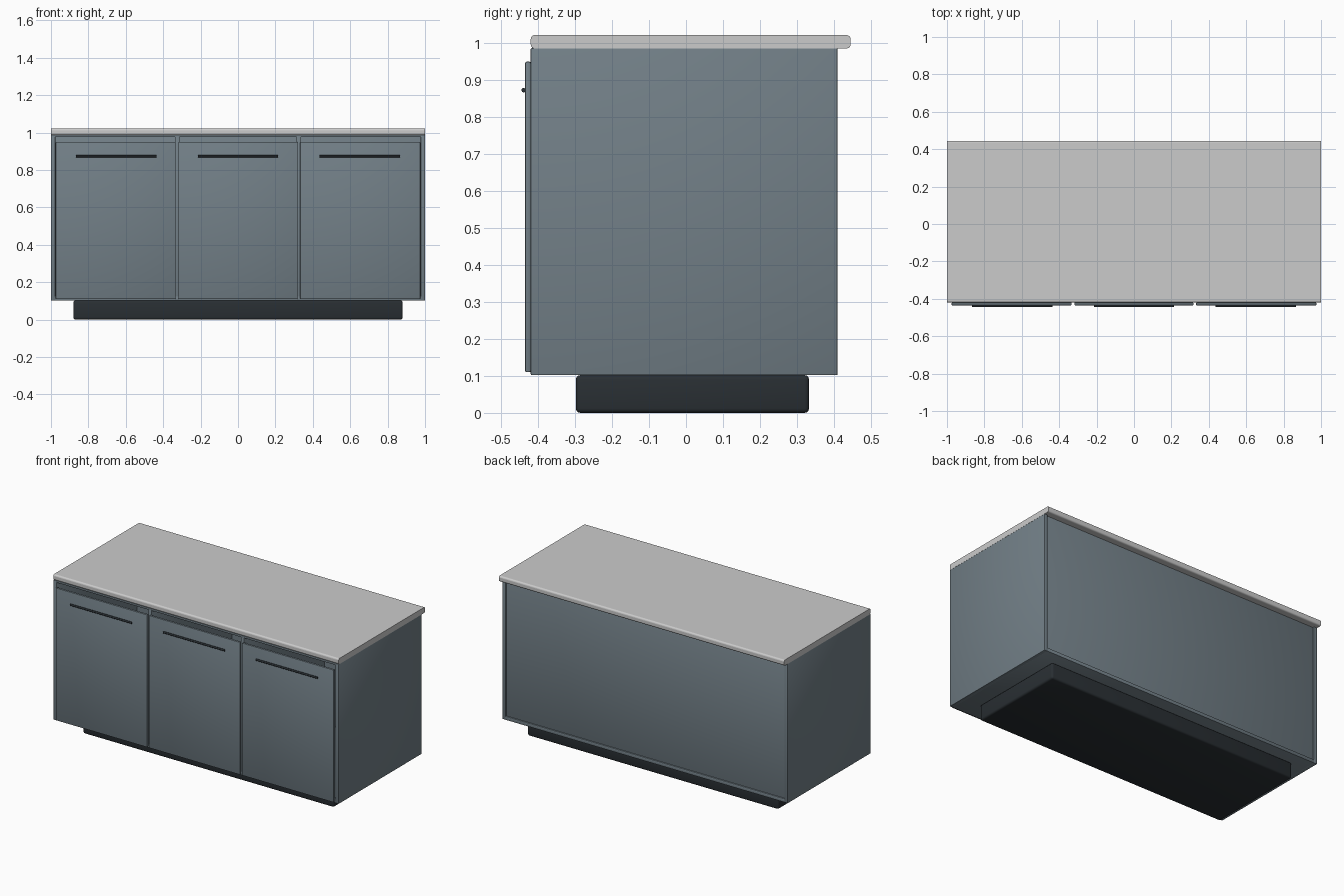
import bpy

if "Cube" in bpy.data.objects:
    bpy.data.objects.remove(bpy.data.objects["Cube"])


def material(name, color):
    m = bpy.data.materials.new(name)
    m.diffuse_color = (*color, 1)
    m.use_nodes = True
    m.node_tree.nodes["Principled BSDF"].inputs["Base Color"].default_value = m.diffuse_color
    return m


BLUE = material("slate_blue", (0.17, 0.215, 0.245))
DARK = material("charcoal", (0.022, 0.028, 0.033))


def box(name, x, y, z, mat=None, bevel=0.003, segments=2):
    """Rounded box given its (min, max) range on each axis."""
    spans = (x, y, z)
    bpy.ops.mesh.primitive_cube_add(size=1, location=[(a + b) / 2 for a, b in spans])
    o = bpy.context.object
    o.name = name
    o.scale = [b - a for a, b in spans]
    bpy.ops.object.transform_apply(location=False, rotation=False, scale=True)
    if bevel:
        b = o.modifiers.new("bevel", 'BEVEL')
        b.width = bevel
        b.segments = segments
        bpy.ops.object.modifier_apply(modifier="bevel")
    bpy.ops.object.shade_smooth_by_angle()
    if mat:
        o.data.materials.append(mat)
    return o


def worktop():
    """Slab with rounded front and rear edges, square ends."""
    o = box("worktop", (-1, 1), (-0.42, 0.445), (0.986, 1.022), bevel=0)
    weights = o.data.attributes.new("bevel_weight_edge", 'FLOAT', 'EDGE')
    for e in o.data.edges:
        a, b = (o.data.vertices[i].co for i in e.vertices)
        weights.data[e.index].value = 1.0 if abs(a.x - b.x) > 1 else 0.0
    m = o.modifiers.new("bevel", 'BEVEL')
    m.limit_method = 'WEIGHT'
    m.width = 0.01
    m.segments = 4
    bpy.ops.object.modifier_apply(modifier="bevel")
    bpy.ops.object.shade_smooth_by_angle()


# Plinth and worktop
box("plinth", (-0.88, 0.88), (-0.298, 0.333), (0, 0.102), DARK, 0.012, 3)
worktop()

# Carcass
for side, s in (("left", -1), ("right", 1)):
    box(side + "_side_panel", sorted((s, s * 0.977)), (-0.42, 0.41), (0.102, 0.987), BLUE)
    box(side + "_divider", (s * 0.325 - 0.012, s * 0.325 + 0.012),
        (-0.419, 0.395), (0.12, 0.98), BLUE)
box("bottom_panel", (-0.98, 0.98), (-0.42, 0.41), (0.102, 0.125), BLUE)
box("top_panel", (-0.98, 0.98), (-0.419, 0.40), (0.975, 0.988), BLUE)
box("back_panel", (-0.98, 0.98), (0.385, 0.402), (0.115, 0.978), BLUE)

# Doors with slim bar handles
for label, x0, x1, hx in (("left", -0.975, -0.333, -0.652),
                          ("middle", -0.319, 0.318, 0.0),
                          ("right", 0.332, 0.975, 0.65)):
    box(label + "_door", (x0, x1), (-0.435, -0.42), (0.11, 0.95), BLUE, 0.004)
    bpy.ops.mesh.primitive_cylinder_add(vertices=16, radius=0.006, depth=0.43,
                                        location=(hx, -0.439, 0.873),
                                        rotation=(0, 1.5707963, 0))
    handle = bpy.context.object
    handle.name = label + "_handle"
    handle.data.materials.append(DARK)
    bpy.ops.object.shade_smooth_by_angle()
